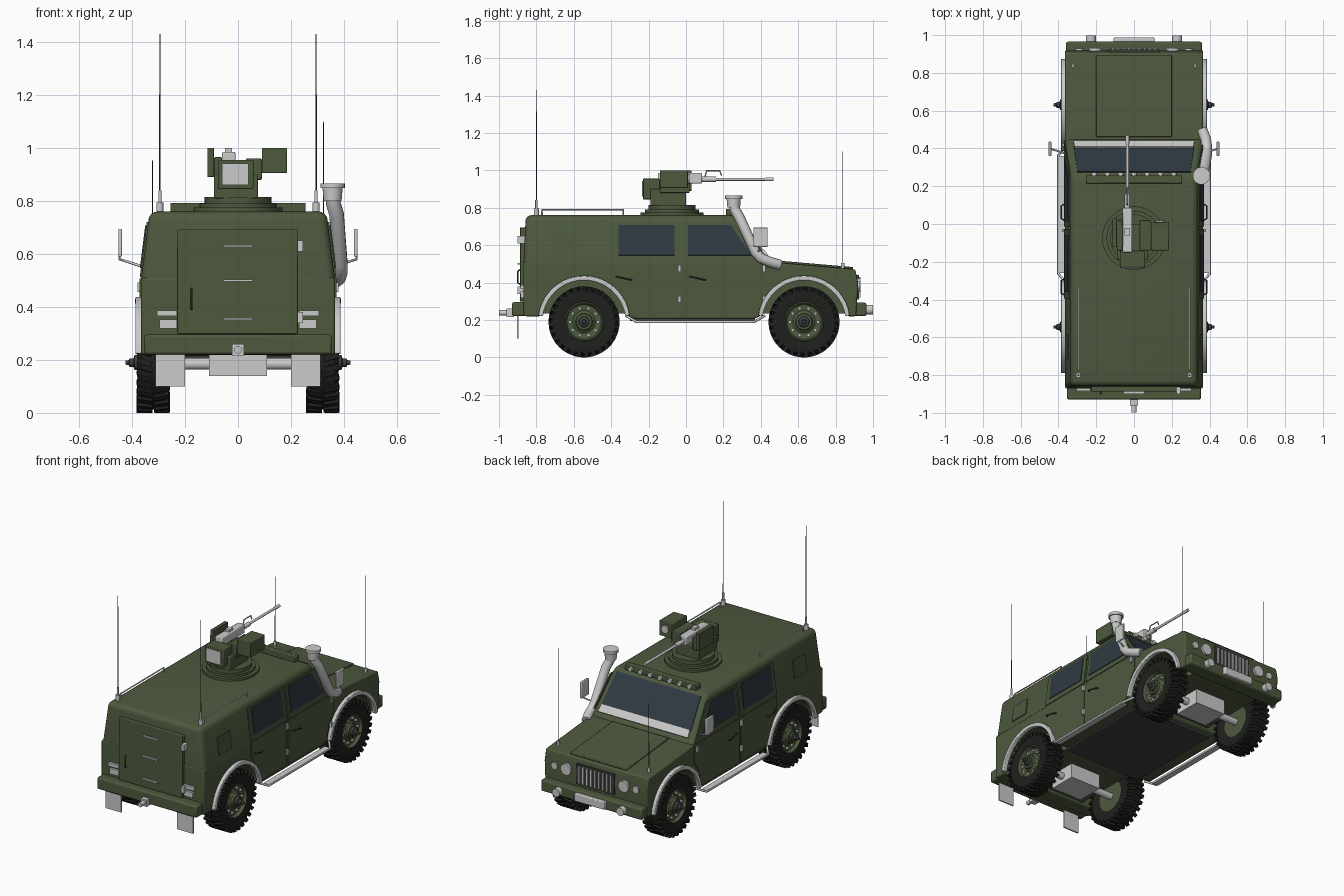
import bpy, bmesh
from math import sin, cos, pi, radians
from mathutils import Vector, Matrix

def mat(name, c):
    m = bpy.data.materials.new(name)
    m.diffuse_color = (*c, 1)
    return m
GREEN = mat("olive", (0.075, 0.1, 0.048))
BLACK = mat("rubber", (0.014, 0.014, 0.013))
GLASS = mat("glass", (0.03, 0.042, 0.055))
DARK = mat("dark_metal", (0.05, 0.05, 0.05))

def finish(name, bm, m=None, bevel=0):
    bmesh.ops.recalc_face_normals(bm, faces=bm.faces)
    me = bpy.data.meshes.new(name)
    bm.to_mesh(me); bm.free()
    ob = bpy.data.objects.new(name, me)
    bpy.context.collection.objects.link(ob)
    if m: me.materials.append(m)
    if bevel:
        b = ob.modifiers.new("bevel", 'BEVEL')
        b.width, b.segments, b.limit_method = bevel, 2, 'ANGLE'
    return ob

def box(name, x0, x1, y0, y1, z0, z1, m=None, bevel=0):
    bm = bmesh.new()
    bmesh.ops.create_cube(bm, size=1, matrix=Matrix.Translation(((x0+x1)/2, (y0+y1)/2, (z0+z1)/2))
                          @ Matrix.Diagonal((abs(x1-x0), abs(y1-y0), abs(z1-z0), 1)))
    return finish(name, bm, m, bevel)

def cyl(name, p, q, r, m=None, r2=None, n=24):
    p, q = Vector(p), Vector(q); d = q - p
    bm = bmesh.new()
    bmesh.ops.create_cone(bm, cap_ends=True, segments=n, radius1=r, radius2=r if r2 is None else r2, depth=d.length,
                          matrix=Matrix.Translation((p+q)/2) @ d.to_track_quat('Z', 'Y').to_matrix().to_4x4())
    return finish(name, bm, m)

def slab(name, pts, d, m=None, bevel=0):
    """Flat polygon pushed out along vector d."""
    bm = bmesh.new()
    f = bm.faces.new([bm.verts.new(p) for p in pts])
    g = bmesh.ops.extrude_face_region(bm, geom=[f])['geom']
    bmesh.ops.translate(bm, verts=[v for v in g if isinstance(v, bmesh.types.BMVert)], vec=Vector(d))
    bm.faces.ensure_lookup_table()
    if f.is_valid and len(bm.faces) == len(pts) + 1: bm.faces.new(f.verts)
    return finish(name, bm, m, bevel)

def window(name, pts, d, w=0.013):
    """Glass pane with a raised grey frame."""
    d = Vector(d)
    slab(name + "_glass", pts, d * 0.005, GLASS)
    bm = bmesh.new()
    f = bm.faces.new([bm.verts.new(p) for p in pts])
    ring = bmesh.ops.inset_region(bm, faces=[f], thickness=w, use_even_offset=True)['faces']
    bmesh.ops.delete(bm, geom=[f], context='FACES_ONLY')
    g = bmesh.ops.extrude_face_region(bm, geom=ring)['geom']
    bmesh.ops.translate(bm, verts=[v for v in g if isinstance(v, bmesh.types.BMVert)], vec=d * 0.01)
    finish(name + "_frame", bm)

def tube(name, pts, r, m=None, res=4):
    cu = bpy.data.curves.new(name, 'CURVE')
    cu.dimensions, cu.bevel_depth, cu.bevel_resolution, cu.use_fill_caps = '3D', r, res, True
    sp = cu.splines.new('POLY'); sp.points.add(len(pts) - 1)
    for a, p in zip(sp.points, pts): a.co = (*p, 1)
    ob = bpy.data.objects.new(name, cu)
    bpy.context.collection.objects.link(ob)
    if m: cu.materials.append(m)
    bpy.ops.object.select_all(action='DESELECT')
    ob.select_set(True); bpy.context.view_layer.objects.active = ob
    bpy.ops.object.convert(target='MESH')

def lathe_x(name, prof, c, s, m=None):
    bm = bmesh.new()
    vs = [bm.verts.new((c[0] + s*x, c[1], c[2] + r)) for x, r in prof]
    es = [bm.edges.new(e) for e in zip(vs, vs[1:])]
    bmesh.ops.spin(bm, geom=vs + es, cent=c, axis=(1, 0, 0), angle=2*pi, steps=40, use_merge=True)
    bmesh.ops.remove_doubles(bm, verts=bm.verts, dist=1e-5)
    finish(name, bm, m)

def arc(c, r, a0, a1, n=20):
    return [(c + r*cos(radians(a0+(a1-a0)*i/n)), 0.19 + r*sin(radians(a0+(a1-a0)*i/n))) for i in range(n+1)]

AXLES = (-0.545, 0.631)

# lower body with wheel arches, and upper cabin
prof = [(-0.87, 0.22)] + arc(AXLES[0], 0.237, 173, 7) + [(-0.27, 0.205), (0.36, 0.205)] + arc(AXLES[1], 0.237, 173, 7) \
     + [(0.91, 0.22), (0.92, 0.40), (0.905, 0.47), (0.45, 0.51), (-0.87, 0.51)]
slab("lower_body", [(-0.366, y, z) for y, z in prof], (0.732, 0, 0), GREEN, 0.008)
bm = bmesh.new()
for s in (-1, 1):
    for p in ((0.366, -0.868, 0.505), (0.366, 0.452, 0.505), (0.334, -0.857, 0.76), (0.334, 0.26, 0.76)):
        bm.verts.new((s*p[0], p[1], p[2]))
bmesh.ops.convex_hull(bm, input=bm.verts)
bmesh.ops.dissolve_limit(bm, angle_limit=0.02, verts=bm.verts, edges=bm.edges)
bmesh.ops.bevel(bm, geom=[e for e in bm.edges if max(v.co.z for v in e.verts) > 0.6], offset=0.03, segments=4,
                profile=0.5, affect='EDGES')
finish("cabin", bm, GREEN)
box("inner_chassis", -0.245, 0.245, -0.85, 0.89, 0.235, 0.47, GREEN)
box("floor_plate", -0.28, 0.28, -0.3, 0.37, 0.195, 0.24, DARK)

# bonnet panel
hood = lambda x, y: (x, y, 0.509 - (y - 0.45) * 0.086)
slab("bonnet_panel", [hood(-0.2, 0.46), hood(0.2, 0.46), hood(0.2, 0.893), hood(-0.2, 0.893)], (0, 0, 0.012), GREEN, 0.004)

# windscreen, cowl strip, light bar
front = lambda x, z: (x, 0.449 - (z - 0.51) * 0.76, z)
fn = Vector((0, 0.796, 0.605))
window("windscreen", [front(-0.318, 0.565), front(0.318, 0.565), front(0.3, 0.742), front(-0.3, 0.742)], fn)
slab("cowl_strip", [front(-0.32, 0.535), front(0.32, 0.535), front(0.315, 0.575), front(-0.315, 0.575)], fn*0.014)
box("light_bar", -0.255, 0.255, 0.215, 0.258, 0.758, 0.793, GREEN, 0.004)
for i in range(7):
    x = -0.21 + i*0.07
    cyl(f"roof_lamp_{i}", (x, 0.25, 0.776), (x, 0.272, 0.776), 0.014)

# side parts, mirrored
sx = lambda z: 0.365 if z < 0.51 else 0.365 - (z - 0.51) * 0.125
for s in (-1, 1):
    P = lambda pts: [(s*sx(z), y, z) for y, z in pts]
    n = Vector((s, 0, 0.125)).normalized()
    slab("rear_door_upper", P([(-0.395, 0.512), (-0.03, 0.512), (-0.03, 0.72), (-0.395, 0.72)]), n*0.006, GREEN)
    slab("front_door_upper", P([(-0.012, 0.512), (0.44, 0.512), (0.283, 0.72), (-0.012, 0.72)]), n*0.006, GREEN)
    slab("rear_door_lower", P([(-0.395, 0.508), (-0.395, 0.42), (-0.335, 0.32), (-0.29, 0.225), (-0.03, 0.225), (-0.03, 0.508)]), (s*0.006, 0, 0), GREEN)
    slab("front_door_lower", P([(-0.012, 0.508), (-0.012, 0.225), (0.37, 0.225), (0.4, 0.33), (0.445, 0.4), (0.445, 0.508)]), (s*0.006, 0, 0), GREEN)
    window("rear_side_window", [v + n*0.005 for v in map(Vector, P([(-0.36, 0.545), (-0.062, 0.545), (-0.062, 0.707), (-0.36, 0.707)]))], n)
    window("front_side_window", [v + n*0.005 for v in map(Vector, P([(0.012, 0.545), (0.35, 0.545), (0.24, 0.707), (0.012, 0.707)]))], n)
    slab("side_hatch", P([(-0.712, 0.545), (-0.585, 0.545), (-0.585, 0.655), (-0.712, 0.655)]), n*0.006, GREEN)
    for y in (-0.034, 0.418):
        for z in (0.31, 0.475):
            box("door_hinge", s*0.365, s*0.38, y-0.008, y+0.008, z-0.018, z+0.018)
    for y in (-0.375, 0.02):
        tube("door_handle", [(s*0.37, y, 0.43), (s*0.385, y+0.01, 0.43), (s*0.385, y+0.075, 0.415), (s*0.37, y+0.085, 0.415)], 0.004, DARK, 2)
    # step bar
    box("side_step", s*0.365, s*0.405, -0.26, 0.36, 0.183, 0.196)
    tube("step_rail", [(s*0.35, -0.32, 0.222), (s*0.4, -0.265, 0.19), (s*0.4, 0.365, 0.19), (s*0.35, 0.42, 0.222)], 0.007)
    # mirror
    box("mirror", s*0.438, s*0.452, 0.36, 0.437, 0.59, 0.695, None, 0.004)
    tube("mirror_arm", [(s*0.355, 0.37, 0.55), (s*0.4, 0.385, 0.565), (s*0.447, 0.4, 0.58), (s*0.447, 0.4, 0.61)], 0.005)
    # roof rail and antennas
    tube("roof_rail", [(s*0.295, -0.77, 0.755), (s*0.295, -0.77, 0.79), (s*0.295, -0.335, 0.79), (s*0.295, -0.335, 0.755)], 0.005)
    cyl("antenna_base", (s*0.295, -0.8, 0.75), (s*0.295, -0.8, 0.795), 0.013)
    cyl("antenna_spring", (s*0.295, -0.8, 0.79), (s*0.295, -0.8, 0.84), 0.006)
    cyl("antenna_whip", (s*0.295, -0.8, 0.83), (s*0.295, -0.8, 1.43), 0.003, DARK, 0.0018, 8)
    cyl("front_antenna_base", (s*0.323, 0.838, 0.465), (s*0.323, 0.838, 0.505), 0.009)
    cyl("front_antenna_whip", (s*0.323, 0.838, 0.5), (s*0.323, 0.838, 1.1 if s > 0 else 0.955), 0.002, DARK, 0.0012, 8)
    # lamps front and rear, mud flaps
    cyl("headlamp", (s*0.205, 0.9, 0.385), (s*0.205, 0.932, 0.385), 0.036)
    cyl("marker_lamp", (s*0.29, 0.9, 0.385), (s*0.29, 0.928, 0.385), 0.022)
    cyl("bumper_lamp", (s*0.228, 0.94, 0.255), (s*0.228, 0.999, 0.255), 0.026)
    box("tail_lamp_upper", s*0.23, s*0.305, -0.885, -0.86, 0.365, 0.387)
    box("tail_lamp_lower", s*0.23, s*0.297, -0.885, -0.86, 0.318, 0.352)
    box("mud_flap", s*0.2, s*0.312, -0.904, -0.895, 0.1, 0.24)

# bumpers, grille, winch, hitch
box("front_bumper", -0.36, 0.36, 0.89, 0.965, 0.22, 0.292, GREEN, 0.01)
box("rear_bumper", -0.355, 0.355, -0.93, -0.86, 0.22, 0.296, GREEN, 0.01)
box("winch_plate", -0.108, 0.108, 0.945, 0.987, 0.23, 0.28, None, 0.005)
box("grille_back", -0.135, 0.135, 0.9, 0.924, 0.31, 0.44, DARK)
for i in range(9):
    x = -0.112 + i*0.028
    box("grille_slat", x-0.006, x+0.006, 0.915, 0.932, 0.32, 0.43)
box("tow_hitch", -0.022, 0.022, -0.96, -0.92, 0.217, 0.26)
cyl("tow_pin", (0, -0.95, 0.238), (0, -0.999, 0.238), 0.014)

# rear door and fittings
box("tailgate", -0.228, 0.225, -0.888, -0.85, 0.298, 0.695, GREEN, 0.004)
for z in (0.355, 0.5, 0.63):
    box("tailgate_rung", -0.055, 0.055, -0.9, -0.885, z-0.004, z+0.004)
for z in (0.36, 0.63):
    box("tailgate_hinge", 0.225, 0.245, -0.9, -0.86, z-0.02, z+0.02)
tube("tailgate_handle", [(-0.175, -0.885, 0.39), (-0.175, -0.9, 0.4), (-0.175, -0.9, 0.46), (-0.175, -0.885, 0.47)], 0.004, DARK, 2)

# wheels, flares and axles
for y in AXLES:
    cyl("axle", (-0.3, y, 0.185), (0.3, y, 0.185), 0.022)
    box("axle_housing", -0.11, 0.11, y-0.09, y+0.09, 0.14, 0.24)
    for s in (-1, 1):
        c = Vector((s*0.32, y, 0.19))
        slab("wheel_arch", [(s*0.36, a, b) for a, b in arc(y, 0.247, 172, 8) + arc(y, 0.222, 8, 172)], (s*0.027, 0, 0), None, 0.004)
        lathe_x("tyre", [(-0.05, 0.1), (-0.06, 0.135), (-0.057, 0.168), (-0.045, 0.178), (0.045, 0.178), (0.057, 0.168),
                         (0.06, 0.135), (0.05, 0.1)], c, s, BLACK)
        lathe_x("rim", [(-0.048, 0), (-0.048, 0.105), (0.05, 0.108), (0.056, 0.1), (0.035, 0.092), (0.03, 0.06), (0.042, 0.045),
                        (0.055, 0.042), (0.055, 0)], c, s, GREEN)
        lathe_x("hub", [(0.05, 0.03), (0.07, 0.028), (0.075, 0.016), (0.09, 0.016), (0.092, 0.009), (0.105, 0.008), (0.105, 0)], c, s, DARK)
        for i in range(10):
            a = i*pi/5
            o = Vector((0, 0.075*cos(a), 0.075*sin(a)))
            cyl("wheel_nut", c+o+Vector((s*0.02, 0, 0)), c+o+Vector((s*0.045, 0, 0)), 0.009, n=6)
        bm = bmesh.new()
        for i in range(56):
            side = 1 if i % 2 else -1
            bmesh.ops.create_cube(bm, size=1, matrix=Matrix.Translation(c) @ Matrix.Rotation(i*2*pi/56, 4, 'X')
                @ Matrix.Translation((side*0.033, 0, 0.175)) @ Matrix.Rotation(side*0.25, 4, 'Z') @ Matrix.Diagonal((0.058, 0.021, 0.029, 1)))
        finish("tread_lugs", bm, BLACK)

# snorkel
tube("snorkel_pipe", [(0.36, 0.5, 0.495), (0.38, 0.45, 0.51), (0.386, 0.4, 0.53), (0.386, 0.37, 0.565), (0.372, 0.285, 0.75),
                      (0.36, 0.262, 0.79), (0.357, 0.255, 0.83)], 0.028)
cyl("snorkel_neck", (0.357, 0.255, 0.8), (0.357, 0.255, 0.85), 0.034, None, 0.038)
cyl("snorkel_cap", (0.357, 0.255, 0.848), (0.357, 0.255, 0.866), 0.046)

# weapon station
cyl("turret_ring", (0, -0.075, 0.755), (0, -0.075, 0.775), 0.168, GREEN, n=48)
cyl("turret_collar", (0, -0.075, 0.77), (0, -0.075, 0.79), 0.145, GREEN, n=48)
cyl("turret_base", (0, -0.075, 0.785), (0, -0.075, 0.815), 0.126, GREEN, n=48)
box("turret_mount", -0.09, 0.075, -0.19, 0.0, 0.81, 0.9, GREEN, 0.005)
box("cradle_right", 0.03, 0.09, -0.14, 0.02, 0.88, 0.96, GREEN, 0.004)
box("cradle_left", -0.09, -0.06, -0.14, 0.02, 0.88, 0.965, GREEN, 0.004)
box("ammo_box", -0.075, 0.058, -0.23, -0.14, 0.845, 0.955, GREEN, 0.004)
box("ammo_box_panel", -0.06, 0.04, -0.236, -0.225, 0.86, 0.942)
box("shield_plate", -0.115, -0.09, -0.12, 0.03, 0.89, 1.0, GREEN, 0.003)
box("sensor_box", 0.09, 0.185, -0.14, 0.01, 0.905, 1.0, GREEN, 0.004)
cyl("sensor_lens", (0.14, 0.005, 0.955), (0.14, 0.018, 0.955), 0.025)
box("gun_receiver", -0.06, -0.01, -0.15, 0.085, 0.93, 0.985, None, 0.005)
box("gun_sight", -0.05, -0.022, -0.06, -0.02, 0.98, 1.0)
cyl("barrel_jacket", (-0.035, 0.08, 0.952), (-0.035, 0.16, 0.952), 0.014)
cyl("barrel", (-0.035, 0.1, 0.952), (-0.035, 0.465, 0.952), 0.008)
cyl("muzzle", (-0.035, 0.425, 0.952), (-0.035, 0.468, 0.952), 0.01)
tube("carry_handle", [(-0.035, 0.1, 0.96), (-0.035, 0.11, 0.998), (-0.035, 0.18, 0.998), (-0.035, 0.19, 0.972)], 0.004, None, 2)

# smooth shading with sharp edges kept
bpy.ops.object.select_all(action='SELECT')
bpy.context.view_layer.objects.active = bpy.data.objects["cabin"]
bpy.ops.object.shade_smooth_by_angle(angle=radians(32))
